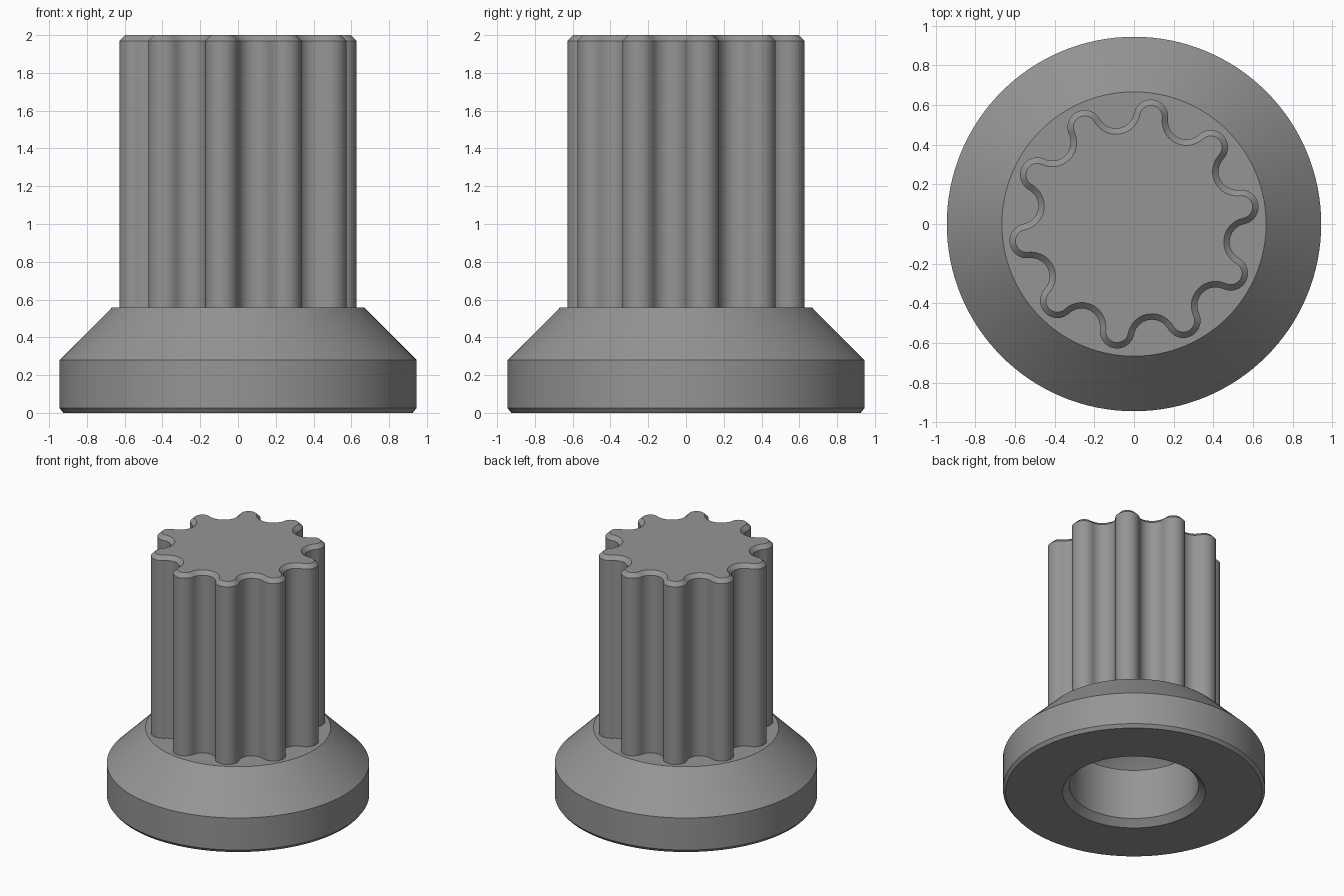
import bpy, bmesh, math

if "Cube" in bpy.data.objects:
    bpy.data.objects.remove(bpy.data.objects["Cube"])

grey = bpy.data.materials.new("mid grey")
grey.diffuse_color = (0.30, 0.30, 0.30, 1)
grey.use_nodes = True
grey.node_tree.nodes["Principled BSDF"].inputs["Base Color"].default_value = grey.diffuse_color


def finish(name, bm):
    bmesh.ops.recalc_face_normals(bm, faces=bm.faces)
    mesh = bpy.data.meshes.new(name)
    bm.to_mesh(mesh)
    bm.free()
    mesh.materials.append(grey)
    ob = bpy.data.objects.new(name, mesh)
    bpy.context.collection.objects.link(ob)
    bpy.ops.object.select_all(action='DESELECT')
    ob.select_set(True)
    bpy.context.view_layer.objects.active = ob
    bpy.ops.object.shade_smooth_by_angle(angle=math.radians(30))
    return ob


# Base flange: conical top, bevelled foot and blind bore with a conical roof
profile = [(0, 0.915), (0.465, 0.45), (0.465, 0.05), (0.515, 0), (0.925, 0),
           (0.945, 0.025), (0.945, 0.28), (0.667, 0.558), (0.47, 0.558)]
bm = bmesh.new()
verts = [bm.verts.new((r, 0, z)) for r, z in profile]
edges = [bm.edges.new(pair) for pair in zip(verts, verts[1:])]
bmesh.ops.spin(bm, geom=verts + edges, cent=(0, 0, 0), axis=(0, 0, 1),
               angle=math.tau, steps=128)
bmesh.ops.remove_doubles(bm, verts=bm.verts, dist=1e-5)
finish("base_flange", bm)

# Splined shaft: ten round lobes joined by tangent hollow arcs
LOBES, PHASE = 10, math.radians(9)
LOBE_C, LOBE_R, VALLEY = 0.5475, 0.0875, 0.49
HALF = math.pi / LOBES
HOLLOW_R = ((LOBE_R**2 - LOBE_C**2 - VALLEY**2 + 2 * LOBE_C * VALLEY * math.cos(HALF))
            / (2 * (VALLEY - LOBE_C * math.cos(HALF) - LOBE_R)))
HOLLOW_C = VALLEY + HOLLOW_R
PHI = math.atan2(HOLLOW_C * math.sin(HALF), HOLLOW_C * math.cos(HALF) - LOBE_C)


def spline_outline(inset):
    pts = []
    for i in range(LOBES):
        t = PHASE + 2 * HALF * i
        for k in range(17):                      # outward lobe
            a = t - PHI + 2 * PHI * k / 16
            r = LOBE_R - inset
            pts.append((LOBE_C * math.cos(t) + r * math.cos(a),
                        LOBE_C * math.sin(t) + r * math.sin(a)))
        mid, sweep = t + HALF + math.pi, PHI - HALF
        for k in range(1, 14):                   # inward hollow
            a = mid + sweep * (1 - 2 * k / 14)
            r = HOLLOW_R + inset
            pts.append((HOLLOW_C * math.cos(t + HALF) + r * math.cos(a),
                        HOLLOW_C * math.sin(t + HALF) + r * math.sin(a)))
    return pts


bm = bmesh.new()
rings = [[bm.verts.new((x, y, z)) for x, y in spline_outline(inset)]
         for inset, z in ((0, 0.558), (0, 1.97), (0.03, 2.0))]
n = len(rings[0])
for low, high in zip(rings, rings[1:]):
    for i in range(n):
        j = (i + 1) % n
        bm.faces.new((low[i], low[j], high[j], high[i]))
bm.faces.new(rings[-1])
finish("splined_shaft", bm)
